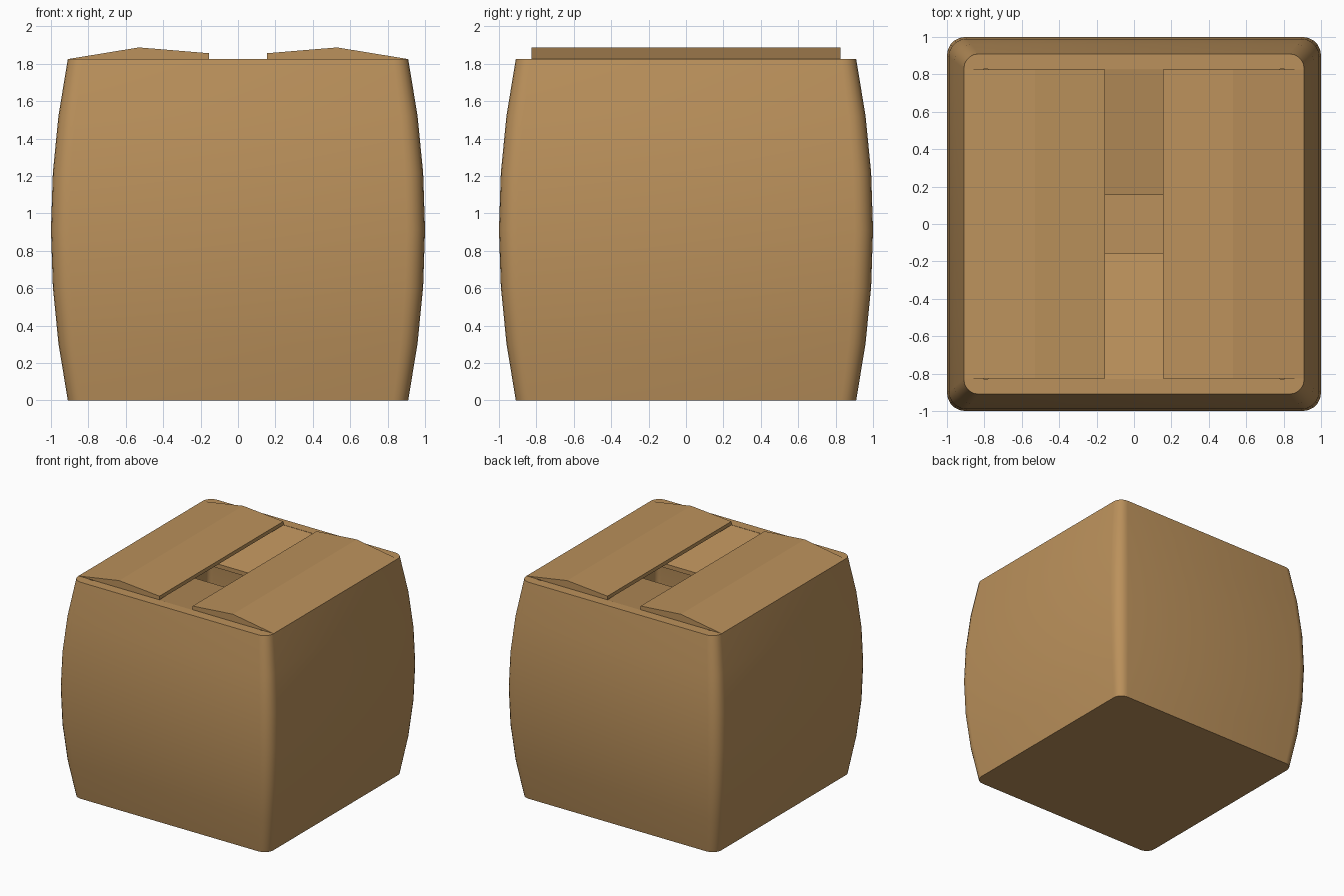
import bpy, bmesh, math

if "Cube" in bpy.data.objects:
    bpy.data.objects.remove(bpy.data.objects["Cube"])

card = bpy.data.materials.new("cardboard brown")
card.diffuse_color = (0.50, 0.285, 0.106, 1)
card.use_nodes = True
card.node_tree.nodes["Principled BSDF"].inputs["Base Color"].default_value = card.diffuse_color

TOP = 1.825      # rim height
WALL = 0.08      # wall thickness


def finish(name, bm):
    bmesh.ops.recalc_face_normals(bm, faces=bm.faces)
    me = bpy.data.meshes.new(name)
    bm.to_mesh(me)
    bm.free()
    me.materials.append(card)
    ob = bpy.data.objects.new(name, me)
    bpy.context.collection.objects.link(ob)
    return ob


def ring(bm, half, radius, z, seg=5):
    """Rounded square loop of vertices."""
    verts = []
    for q in range(4):
        a0 = q * math.pi / 2
        cx = (half - radius) * (1 if q in (0, 3) else -1)
        cy = (half - radius) * (1 if q in (0, 1) else -1)
        for i in range(seg + 1):
            a = a0 + math.pi / 2 * i / seg
            verts.append(bm.verts.new((cx + radius * math.cos(a), cy + radius * math.sin(a), z)))
    return verts


def bulge(z):
    t = (z - TOP / 2) / (TOP / 2)
    return 0.91 + 0.09 * (1 - t * t)


# Box body: bulging outer wall, flat rim, hollow inside
bm = bmesh.new()
levels = [TOP * i / 6 for i in range(7)]
rings = [ring(bm, bulge(z), 0.08 + (bulge(z) - 0.91) * 0.2, z) for z in levels]
for z in reversed(levels):
    rings.append(ring(bm, bulge(z) - WALL, 0.04, max(z, 0.05)))
for a, b in zip(rings, rings[1:]):
    n = len(a)
    for i in range(n):
        bm.faces.new((a[i], a[(i + 1) % n], b[(i + 1) % n], b[i]))
bm.faces.new(rings[0])
bm.faces.new(rings[-1])
body = finish("box_body", bm)
bpy.context.view_layer.objects.active = body
body.select_set(True)
bpy.ops.object.shade_smooth_by_angle(angle=math.radians(35))


def flap(name, profile, half_len, turn):
    """Extrude an (outward, z) profile sideways, then turn it to its side of the box."""
    bm = bmesh.new()
    c, s = math.cos(turn), math.sin(turn)
    ends = [[bm.verts.new((c * r - s * w, s * r + c * w, z)) for r, z in profile]
            for w in (-half_len, half_len)]
    n = len(profile)
    for e in ends:
        bm.faces.new(e)
    for i in range(n):
        j = (i + 1) % n
        bm.faces.new((ends[0][i], ends[0][j], ends[1][j], ends[1][i]))
    finish(name, bm)


# Outer flaps: slightly bent upwards, resting on the rim
outer = [(0.908, TOP), (0.53, 1.887), (0.155, 1.856), (0.155, TOP)]
flap("right_outer_flap", outer, 0.825, 0)
flap("left_outer_flap", outer, 0.825, math.pi)

# Inner flaps: dipping down into the box
inner = [(0.832, TOP - 0.002), (0.155, 1.715), (0.155, 1.68), (0.832, 1.79)]
flap("back_inner_flap", inner, 0.78, math.pi / 2)
flap("front_inner_flap", inner, 0.78, -math.pi / 2)
